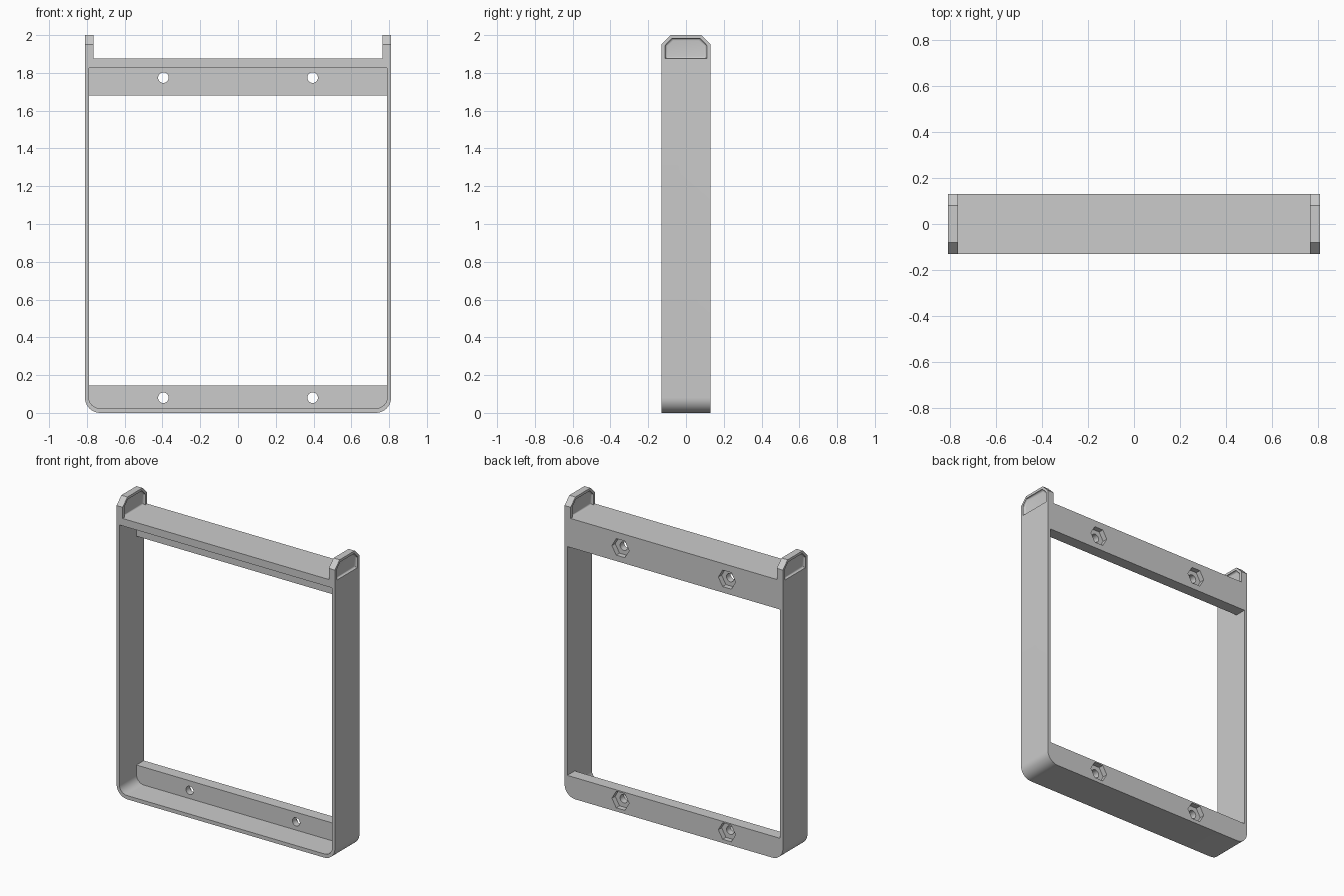
import bpy, bmesh, math

cube = bpy.data.objects.get("Cube")
if cube:
    bpy.data.objects.remove(cube, do_unlink=True)

grey = bpy.data.materials.new("light_grey")
grey.use_nodes = True
COLOUR = (0.6, 0.6, 0.6, 1)
grey.diffuse_color = COLOUR
grey.node_tree.nodes["Principled BSDF"].inputs["Base Color"].default_value = COLOUR


def loft(name, rings):
    """Closed solid through a list of matching point rings."""
    bm = bmesh.new()
    rows = [[bm.verts.new(p) for p in ring] for ring in rings]
    n = len(rows[0])
    for a, b in zip(rows, rows[1:]):
        for i in range(n):
            j = (i + 1) % n
            bm.faces.new((a[i], a[j], b[j], b[i]))
    bm.faces.new(rows[0])
    bm.faces.new(rows[-1])
    bmesh.ops.recalc_face_normals(bm, faces=bm.faces)
    mesh = bpy.data.meshes.new(name)
    bm.to_mesh(mesh)
    bm.free()
    mesh.materials.append(grey)
    ob = bpy.data.objects.new(name, mesh)
    bpy.context.collection.objects.link(ob)
    return ob


def along_y(name, outline, y0, y1):
    return loft(name, [[(x, y, z) for x, z in outline] for y in (y0, y1)])


def combine(target, tool, operation="DIFFERENCE"):
    mod = target.modifiers.new(tool.name, "BOOLEAN")
    mod.operation = operation
    mod.solver = "EXACT"
    mod.object = tool
    bpy.context.view_layer.objects.active = target
    bpy.ops.object.modifier_apply(modifier=mod.name)
    bpy.data.objects.remove(tool, do_unlink=True)


def round_bottom(half, low, radius, steps=10):
    """Bottom edge with rounded corners, from left to right."""
    pts = []
    for side, start in ((-1, math.pi), (1, 1.5 * math.pi)):
        for i in range(steps + 1):
            a = start + i / steps * math.pi / 2
            pts.append((side * (half - radius) + radius * math.cos(a),
                        low + radius + radius * math.sin(a)))
    return pts


def polygon(x, z, radius, sides):
    return [(x + radius * math.cos(2 * math.pi * i / sides),
             z + radius * math.sin(2 * math.pi * i / sides)) for i in range(sides)]


W, D, BEAM, EAR, INNER = 0.81, 0.13, 1.875, 0.765, 0.79

# Frame outline with the two upright ears
outline = round_bottom(W, 0, 0.08) + [(W, 2), (EAR, 2), (EAR, BEAM),
                                      (-EAR, BEAM), (-EAR, 2), (-W, 2)]
frame = along_y("frame", outline, -D, D)

# Chamfered ear tops
side = [(-D, -1), (D, -1), (D, 1.95), (0.08, 2), (-0.08, 2), (-D, 1.95)]
combine(frame, loft("ear_chamfer", [[(x, y, z) for y, z in side] for x in (-1, 1)]),
        "INTERSECT")

# Front pocket, leaving back flanges, then the open window
pocket = round_bottom(INNER, 0.025, 0.057) + [(INNER, 1.825), (-INNER, 1.825)]
combine(frame, along_y("pocket", pocket, -0.3, 0.052))
window = [(-INNER, 0.145), (INNER, 0.145), (INNER, 1.68), (-INNER, 1.68)]
combine(frame, along_y("window", window, -0.3, 0.3))

# Screw holes with hexagonal nut recesses at the back
for x in (-0.395, 0.395):
    for z in (0.08, 1.775):
        combine(frame, along_y("hole", polygon(x, z, 0.028, 24), -0.3, 0.3))
        combine(frame, along_y("nut_recess", polygon(x, z, 0.064, 6), 0.095, 0.3))

# Recesses with filleted floors on both faces of each ear
recess = [(-0.11, BEAM), (0.11, BEAM), (0.11, 1.946), (0.075, 1.983),
          (-0.075, 1.983), (-0.11, 1.946)]
MID, FILLET, DEPTH = 1.929, 0.012, 0.015
for sign in (-1, 1):
    for face, inward in ((W, -1), (EAR, 1)):
        steps = [(-0.01, 0)]
        for i in range(6):
            a = i / 5 * math.pi / 2
            steps.append((DEPTH - FILLET + FILLET * math.sin(a),
                          FILLET * (1 - math.cos(a))))
        rings = []
        for depth, inset in steps:
            ky, kz = 1 - inset / 0.11, 1 - inset / 0.054
            rings.append([(sign * (face + inward * depth), y * ky, MID + (z - MID) * kz)
                          for y, z in recess])
        combine(frame, loft("ear_recess", rings))

# Smooth rounded corners, crisp edges
bpy.ops.object.select_all(action="DESELECT")
frame.select_set(True)
bpy.context.view_layer.objects.active = frame
bpy.ops.object.shade_smooth_by_angle(angle=math.radians(30))
